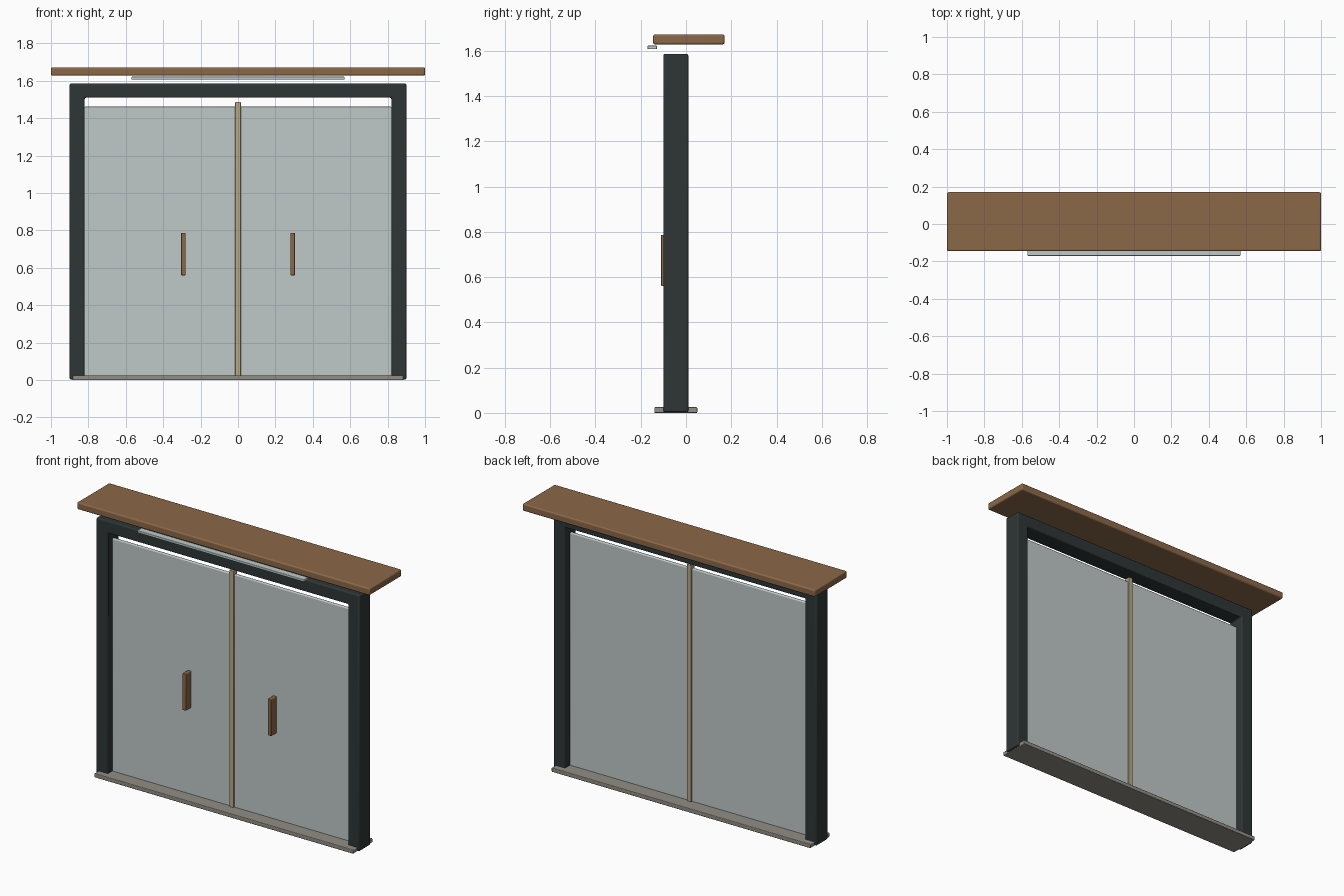
import bpy
import bmesh
from mathutils import Vector

if "Cube" in bpy.data.objects:
    bpy.data.objects.remove(bpy.data.objects["Cube"])


def material(name, hex_code):
    def lin(c):
        c /= 255
        return c / 12.92 if c <= 0.04045 else ((c + 0.055) / 1.055) ** 2.4
    m = bpy.data.materials.new(name)
    m.diffuse_color = [lin(int(hex_code[i:i + 2], 16)) for i in (0, 2, 4)] + [1]
    m.use_nodes = True
    m.node_tree.nodes["Principled BSDF"].inputs["Base Color"].default_value = m.diffuse_color
    return m


DARK = material("dark frame", "2E3635")
WOOD = material("brown wood", "8B6848")
GLASS = material("pale glass", "BFCAC8")
STONE = material("grey stone", "928E85")
BRASS = material("pale brass", "B9A988")


def finish(name, bm, mat, bevel):
    """Turn a bmesh into an object with softly rounded edges."""
    bmesh.ops.recalc_face_normals(bm, faces=bm.faces)
    mesh = bpy.data.meshes.new(name)
    bm.to_mesh(mesh)
    bm.free()
    mesh.materials.append(mat)
    ob = bpy.data.objects.new(name, mesh)
    bpy.context.collection.objects.link(ob)
    mod = ob.modifiers.new("round", 'BEVEL')
    mod.width, mod.segments = bevel, 3
    bpy.ops.object.select_all(action='DESELECT')
    ob.select_set(True)
    bpy.context.view_layer.objects.active = ob
    bpy.ops.object.shade_smooth_by_angle()
    return ob


def box(name, x, y, z, mat, bevel):
    """Box from (min, max) ranges on each axis."""
    bm = bmesh.new()
    bmesh.ops.create_cube(bm, size=1)
    for v in bm.verts:
        v.co = Vector([a + (b - a) * (c + 0.5) for (a, b), c in zip((x, y, z), v.co)])
    return finish(name, bm, mat, bevel)


# door frame: one portal profile extruded in depth
bm = bmesh.new()
outline = [(-.90, .003), (-.90, 1.586), (.90, 1.586), (.90, .003),
           (.82, .003), (.82, 1.51), (-.82, 1.51), (-.82, .003)]
face = bm.faces.new([bm.verts.new((x, -.10, z)) for x, z in outline])
ext = bmesh.ops.extrude_face_region(bm, geom=[face])
bmesh.ops.translate(bm, vec=(0, .11, 0),
                    verts=[g for g in ext["geom"] if isinstance(g, bmesh.types.BMVert)])
finish("door_frame", bm, DARK, .008)

# canopy board, light strip under its front edge, and threshold
box("canopy", (-1, 1), (-.145, .17), (1.628, 1.672), WOOD, .008)
box("light_strip", (-.57, .57), (-.17, -.128), (1.607, 1.622), GLASS, .003)
box("threshold", (-.885, .885), (-.14, .05), (0, .025), STONE, .004)

# sliding glass panels and their pull handles
for side, s in (("left", -1), ("right", 1)):
    box("glass_panel_" + side, sorted((s * .004, s * .823)), (-.056, -.038),
        (.02, 1.462), GLASS, .006)
    box("handle_" + side, sorted((s * .28, s * .305)), (-.11, -.055),
        (.56, .787), WOOD, .004)

# meeting strip between the panels
box("centre_strip", (-.015, .015), (-.066, -.028), (.02, 1.487), BRASS, .003)
